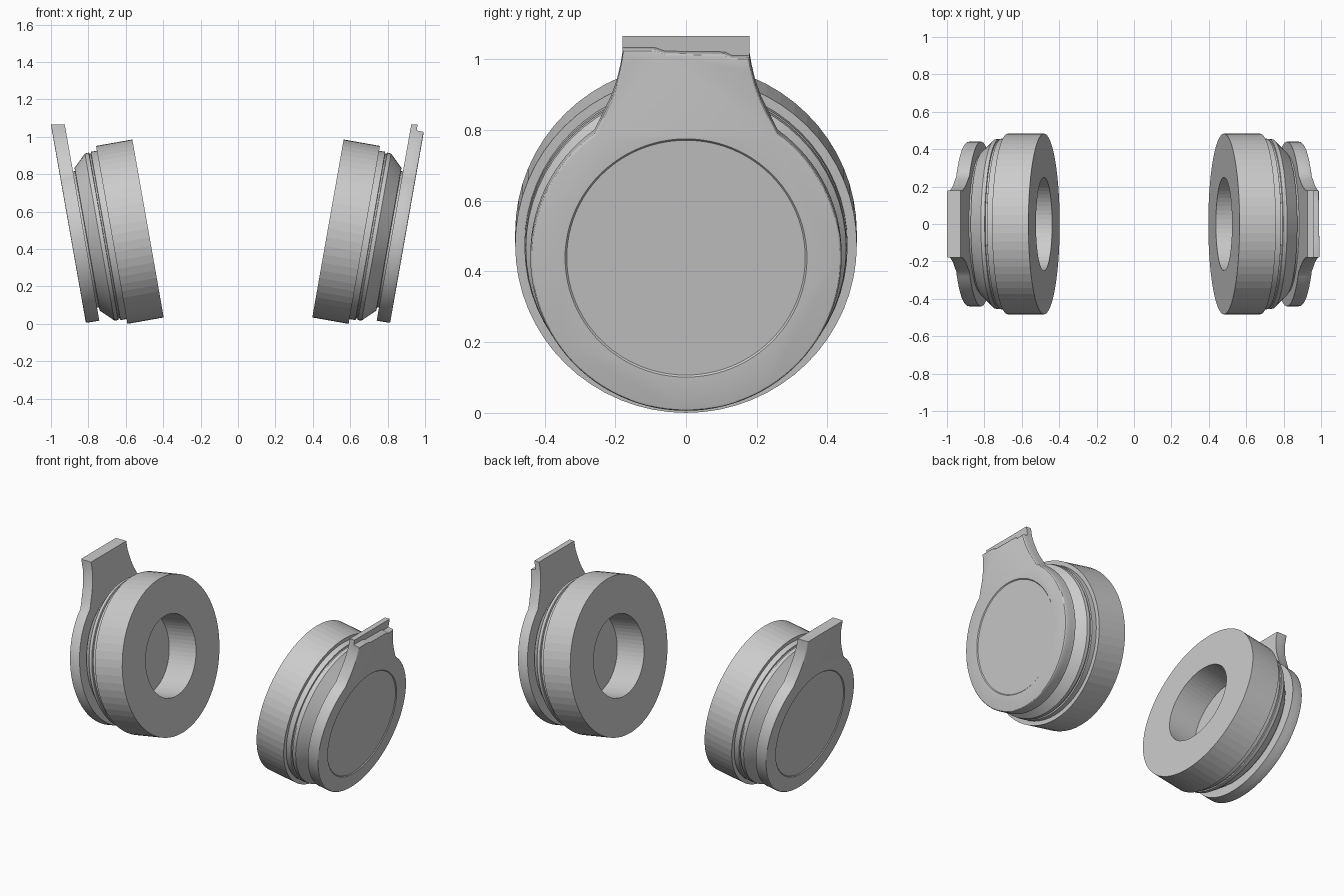
import bpy, bmesh, math
from mathutils import Matrix, Vector

if "Cube" in bpy.data.objects:
    bpy.data.objects.remove(bpy.data.objects["Cube"])

# Each cup is built in a local frame: x = outward along the cup axis, z = up the tilted face
PLACE = Matrix.Translation((0.481, 0, 0.51)) @ Matrix.Rotation(math.radians(10), 4, 'Y')
TOP_Z = 1.066


def finish(bm, name, side, smooth=None, trim=False):
    """Move to the tilted cup position, mirror for the left side, make the object."""
    bmesh.ops.transform(bm, matrix=PLACE, verts=bm.verts)
    if trim:  # level cut across the top of the arm
        cut = bmesh.ops.bisect_plane(bm, geom=bm.verts[:] + bm.edges[:] + bm.faces[:],
                                     plane_co=(0, 0, TOP_Z), plane_no=(0, 0, 1), clear_outer=True)
        edges = [e for e in cut['geom_cut'] if isinstance(e, bmesh.types.BMEdge)]
        if edges:
            bmesh.ops.contextual_create(bm, geom=edges)
    if side < 0:
        bmesh.ops.scale(bm, vec=(-1, 1, 1), verts=bm.verts)
    bmesh.ops.recalc_face_normals(bm, faces=bm.faces)
    me = bpy.data.meshes.new(name)
    bm.to_mesh(me)
    bm.free()
    ob = bpy.data.objects.new(name, me)
    bpy.context.collection.objects.link(ob)
    if smooth:
        shade(ob, smooth)
    return ob


def shade(ob, angle):
    bpy.ops.object.select_all(action='DESELECT')
    ob.select_set(True)
    bpy.context.view_layer.objects.active = ob
    bpy.ops.object.shade_smooth_by_angle(angle=math.radians(angle))


def lathe(name, profile, side, closed=False, segs=64, smooth=None):
    """Spin (axial, radius) points about the cup axis."""
    bm = bmesh.new()
    pts = profile + profile[:1] if closed else profile
    vs = [bm.verts.new((a, 0, r)) for a, r in pts]
    es = [bm.edges.new(p) for p in zip(vs, vs[1:])]
    bmesh.ops.spin(bm, geom=vs + es, axis=(1, 0, 0), cent=(0, 0, 0),
                   angle=math.tau, steps=segs, use_duplicate=False)
    bmesh.ops.remove_doubles(bm, verts=bm.verts, dist=1e-5)
    return finish(bm, name, side, smooth)


def yoke_outline(top):
    """Round plate with a flared neck; 'top' lists the (y, z) points of the upper edge."""
    neck = [(0.18, 0.575), (0.186, 0.54), (0.197, 0.495), (0.213, 0.45), (0.235, 0.405)]
    start = math.radians(54)
    right = neck + [(0.44 * math.cos(t), 0.44 * math.sin(t)) for t in
                    (start - (start + math.pi / 2) * i / 40 for i in range(41))]
    left = [(-y, z) for y, z in reversed(right[:-1])]
    return right + left + top


def plate(name, top, a0, a1, side, bevel=0):
    bm = bmesh.new()
    f = bm.faces.new([bm.verts.new((a0, y, z)) for y, z in yoke_outline(top)])
    ext = bmesh.ops.extrude_face_region(bm, geom=[f], use_keep_orig=True)
    moved = [v for v in ext['geom'] if isinstance(v, bmesh.types.BMVert)]
    bmesh.ops.translate(bm, vec=(a1 - a0, 0, 0), verts=moved)
    if bevel:
        rim = [e for e in bm.edges if all(v.co.x > a1 - 1e-4 for v in e.verts)]
        bmesh.ops.bevel(bm, geom=rim, offset=bevel, segments=3, profile=0.5, affect='EDGES')
    return finish(bm, name, side, None, trim=True)


TALL = [(-0.18, 0.67), (0.18, 0.67)]
STEPPED = [(-0.18, 0.598), (-0.09, 0.598), (-0.06, 0.587), (0.11, 0.585), (0.13, 0.574)]

for side, label in ((1, "right"), (-1, "left")):
    # Thick ring cushion
    lathe("cushion_" + label, [(0, 0.25), (0, 0.483), (0.197, 0.483), (0.197, 0.25)], side, closed=True)

    # Cup shell: stepped rim, chamfer, and hub reaching the yoke
    lathe("cup_shell_" + label,
          [(0.195, 0), (0.195, 0.457), (0.23, 0.457), (0.232, 0.448), (0.24, 0.448), (0.242, 0.455),
           (0.263, 0.453), (0.33, 0.388), (0.332, 0.37), (0.35, 0.37), (0.35, 0)], side, smooth=20)

    # Yoke: inner layer, then outer layer with rounded rim
    shade(plate("yoke_inner_" + label, TALL, 0.342, 0.376, side), 30)
    outer = plate("yoke_outer_" + label, STEPPED if side > 0 else TALL, 0.376, 0.415, side, 0.008)

    # Shallow round recess in the outer face
    cutter = lathe("recess_cutter", [(0.410, 0), (0.410, 0.337), (0.425, 0.352), (0.425, 0)], side, segs=96)
    cutter.hide_render = True
    mod = outer.modifiers.new("recess", 'BOOLEAN')
    mod.operation, mod.solver, mod.object = 'DIFFERENCE', 'EXACT', cutter
    bpy.context.view_layer.objects.active = outer
    bpy.ops.object.modifier_apply(modifier=mod.name)
    bpy.data.objects.remove(cutter)
    shade(outer, 30)
